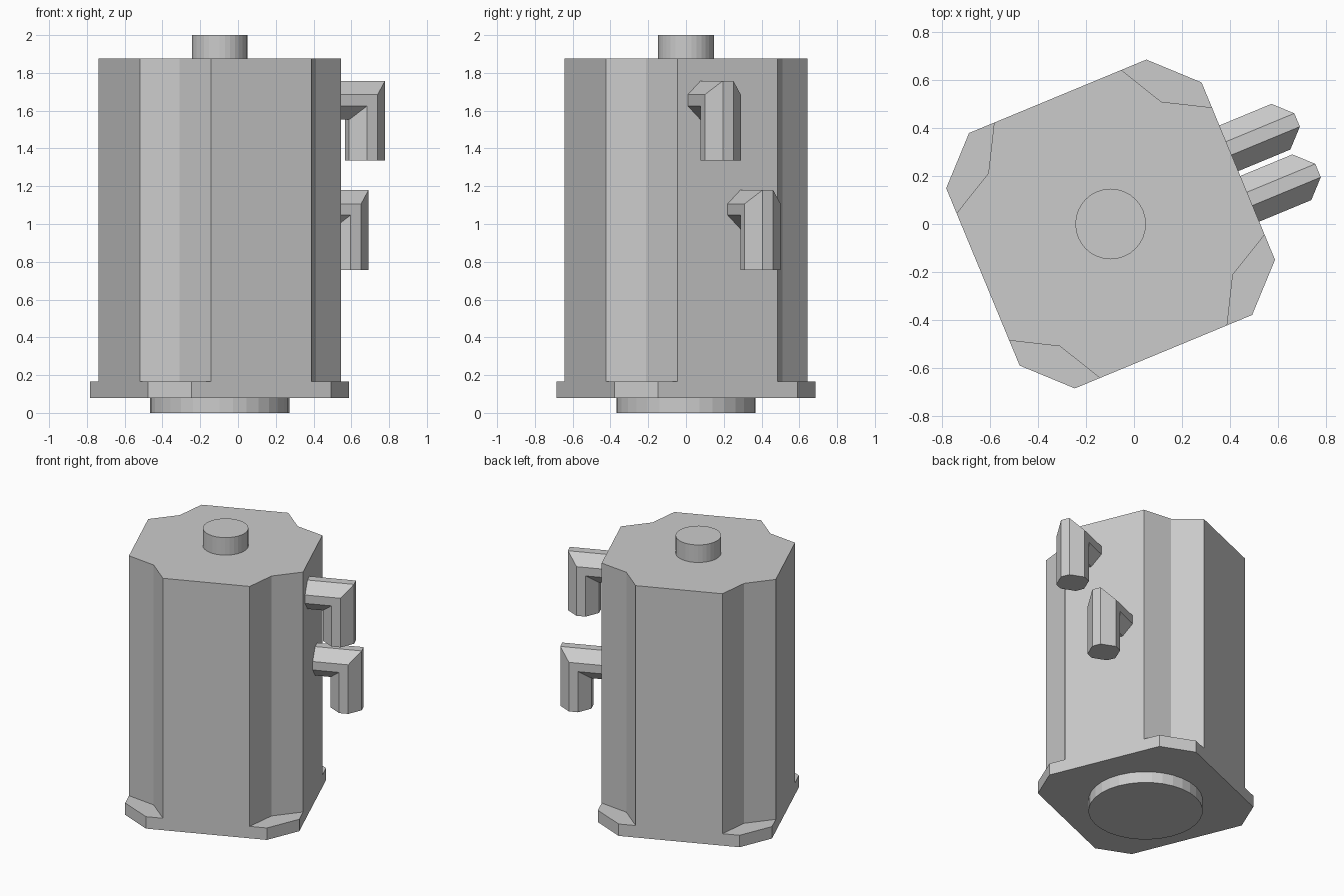
import bpy, bmesh
from math import radians, cos, sin, pi
from mathutils import Matrix

if "Cube" in bpy.data.objects:
    bpy.data.objects.remove(bpy.data.objects["Cube"])

# whole model is turned 22.5 degrees about its own axis
PLACE = Matrix.Translation((-0.0975, 0, 0)) @ Matrix.Rotation(radians(22.5), 4, 'Z')


def loft(name, rings):
    """Skin a list of equal-length point rings and cap both ends."""
    bm = bmesh.new()
    loops = [[bm.verts.new(p) for p in ring] for ring in rings]
    n = len(loops[0])
    for a, b in zip(loops, loops[1:]):
        for i in range(n):
            j = (i + 1) % n
            bm.faces.new((a[i], a[j], b[j], b[i]))
    bm.faces.new(loops[0])
    bm.faces.new(loops[-1])
    bmesh.ops.recalc_face_normals(bm, faces=bm.faces)
    mesh = bpy.data.meshes.new(name)
    bm.to_mesh(mesh)
    bm.free()
    obj = bpy.data.objects.new(name, mesh)
    obj.matrix_world = PLACE
    bpy.context.collection.objects.link(obj)
    return obj


def prism(name, outline, z0, z1):
    return loft(name, [[(x, y, z) for x, y in outline] for z in (z0, z1)])


def four_corners(corner):
    """Repeat the points of one corner by quarter turns."""
    pts, out = list(corner), []
    for _ in range(4):
        out += pts
        pts = [(-y, x) for x, y in pts]
    return out


def circle(r, n=32):
    return [(r * cos(2 * pi * i / n), r * sin(2 * pi * i / n)) for i in range(n)]


# round foot, chamfered base plate, notched body, top shaft
prism("foot_disc", circle(0.369), 0, 0.08)
prism("base_plate", four_corners([(0.576, 0.4), (0.4, 0.576)]), 0.08, 0.165)
prism("body", four_corners([(0.576, 0.287), (0.39, 0.39), (0.287, 0.576)]), 0.165, 1.875)
prism("top_shaft", circle(0.147), 1.875, 2.0)

# mitred elbow hooks with a chamfered square section
SECTION = four_corners([(0.103, -0.03), (0.103, 0.03)])


def hook(name, v, z):
    u = 0.781
    loft(name, [
        [(0.54, v + a, z + b) for a, b in SECTION],
        [(u + b, v + a, z + b) for a, b in SECTION],
        [(u + b, v + a, z - 0.32) for a, b in SECTION],
    ])


hook("upper_hook", -0.125, 1.655)
hook("lower_hook", 0.103, 1.077)
